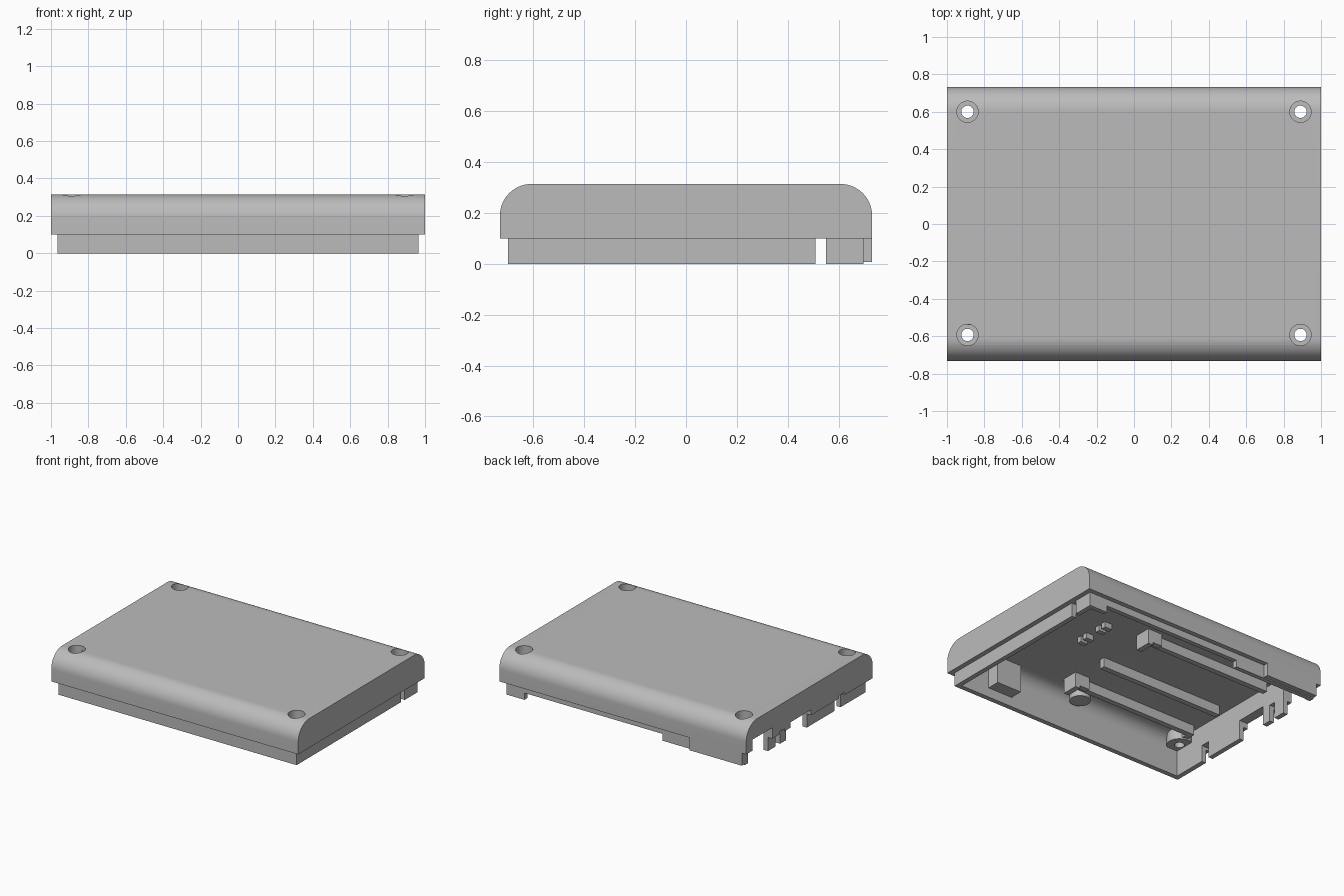
import bpy, bmesh, math
from mathutils import Matrix, Vector

cube = bpy.data.objects.get("Cube")
if cube:
    bpy.data.objects.remove(cube, do_unlink=True)

grey = bpy.data.materials.new("light_grey_plastic")
grey.use_nodes = True
colour = (0.5, 0.5, 0.5, 1)
grey.diffuse_color = colour
grey.node_tree.nodes["Principled BSDF"].inputs["Base Color"].default_value = colour


def finish(name, bm):
    bmesh.ops.recalc_face_normals(bm, faces=bm.faces)
    mesh = bpy.data.meshes.new(name)
    bm.to_mesh(mesh)
    bm.free()
    mesh.materials.append(grey)
    ob = bpy.data.objects.new(name, mesh)
    bpy.context.collection.objects.link(ob)
    return ob


def box(name, x0, x1, y0, y1, z0, z1):
    bm = bmesh.new()
    size = Vector((x1 - x0, y1 - y0, z1 - z0))
    mid = Vector((x0 + x1, y0 + y1, z0 + z1)) / 2
    bmesh.ops.create_cube(bm, size=1, matrix=Matrix.Translation(mid) @ Matrix.Diagonal(size).to_4x4())
    return finish(name, bm)


def cylinder(name, x, y, r, z0, z1):
    bm = bmesh.new()
    bmesh.ops.create_cone(bm, cap_ends=True, segments=40, radius1=r, radius2=r, depth=z1 - z0,
                          matrix=Matrix.Translation((x, y, (z0 + z1) / 2)))
    return finish(name, bm)


def rounded_bar(name, half_x, half_y, z0, z1, r, steps=14):
    """Cover cross-section with two rounded upper edges, extruded along x."""
    bm = bmesh.new()
    pts = [(half_y, z0)]
    for side, start in ((1, 0), (-1, math.pi / 2)):
        for i in range(steps + 1):
            a = start + i / steps * math.pi / 2
            pts.append((side * (half_y - r) + r * math.cos(a), z1 - r + r * math.sin(a)))
    pts.append((-half_y, z0))
    face = bm.faces.new([bm.verts.new((-half_x, y, z)) for y, z in pts])
    ext = bmesh.ops.extrude_face_region(bm, geom=[face])
    bmesh.ops.translate(bm, vec=(2 * half_x, 0, 0),
                        verts=[v for v in ext["geom"] if isinstance(v, bmesh.types.BMVert)])
    return finish(name, bm)


def combine(target, tool, operation):
    """Apply a boolean and remove the helper."""
    mod = target.modifiers.new("bool", "BOOLEAN")
    mod.operation, mod.solver, mod.object = operation, "EXACT", tool
    deps = bpy.context.evaluated_depsgraph_get()
    mesh = bpy.data.meshes.new_from_object(target.evaluated_get(deps))
    target.modifiers.clear()
    target.data = mesh
    bpy.data.objects.remove(tool, do_unlink=True)


# Cover with the inset lip below it
cover = rounded_bar("cover", 1, 0.732, 0.1, 0.314, 0.125)
combine(cover, box("lip", -0.965, 0.965, -0.7, 0.698, 0, 0.15), "UNION")
combine(cover, box("back_tab", -0.965, -0.54, 0.66, 0.732, 0.008, 0.14), "UNION")
combine(cover, rounded_bar("cavity", 0.93, 0.665, -0.1, 0.27, 0.09), "DIFFERENCE")

# Openings in the lip: x0, x1, y0, y1, top
openings = [
    (0.9, 1.1, 0.51, 0.55, 0.1),
    (-0.3, 0.82, 0.64, 0.8, 0.05),
    (-1.1, -0.9, 0.43, 0.66, 0.18),
    (-1.1, -0.9, -0.02, 0.22, 0.14),
    (-1.1, -0.9, 0.29, 0.34, 0.12),
    (-1.1, -0.9, -0.41, -0.34, 0.12),
]
for x0, x1, y0, y1, top in openings:
    combine(cover, box("opening", x0, x1, y0, y1, -0.1, top), "DIFFERENCE")

# Screw bosses with counterbored through holes
for x in (-0.89, 0.89):
    for y in (-0.593, 0.6):
        combine(cover, cylinder("boss", x, y, 0.085, 0.19, 0.275), "UNION")
        combine(cover, cylinder("counterbore", x, y, 0.057, 0.23, 0.4), "DIFFERENCE")
        combine(cover, cylinder("screw_hole", x, y, 0.033, 0.05, 0.4), "DIFFERENCE")

# Ribs under the top plate
for i, (x0, x1, y) in enumerate([(-0.85, 0.15, -0.15), (-0.88, 0.13, -0.46), (-0.89, 0.15, 0.29)]):
    box(f"rib_{i + 1}", x0, x1, y - 0.02, y + 0.02, 0.2, 0.28)
box("rib_end", -0.89, -0.85, -0.54, -0.44, 0.2, 0.28)

# Clips at the rib ends, support block and post
for name, y in (("front_clip", -0.46), ("back_clip", 0.29)):
    box(name, 0.13, 0.17, y - 0.06, y + 0.06, 0.16, 0.28)
    box(name + "_foot", 0.05, 0.15, y + 0.02, y + 0.06, 0.18, 0.28)
box("support_block", 0.5, 0.7, -0.68, -0.57, 0.07, 0.28)
cylinder("support_post", -0.02, -0.58, 0.07, 0.2, 0.28)

# Small paired stops
for y in (0.0, 0.19):
    for dy in (-0.03, 0.03):
        box("small_stop", 0.39, 0.45, y + dy - 0.018, y + dy + 0.018, 0.23, 0.28)

# Smooth the rounded surfaces, keep edges sharp
bpy.ops.object.select_all(action="DESELECT")
cover.select_set(True)
bpy.context.view_layer.objects.active = cover
bpy.ops.object.shade_smooth_by_angle(angle=math.radians(30))
